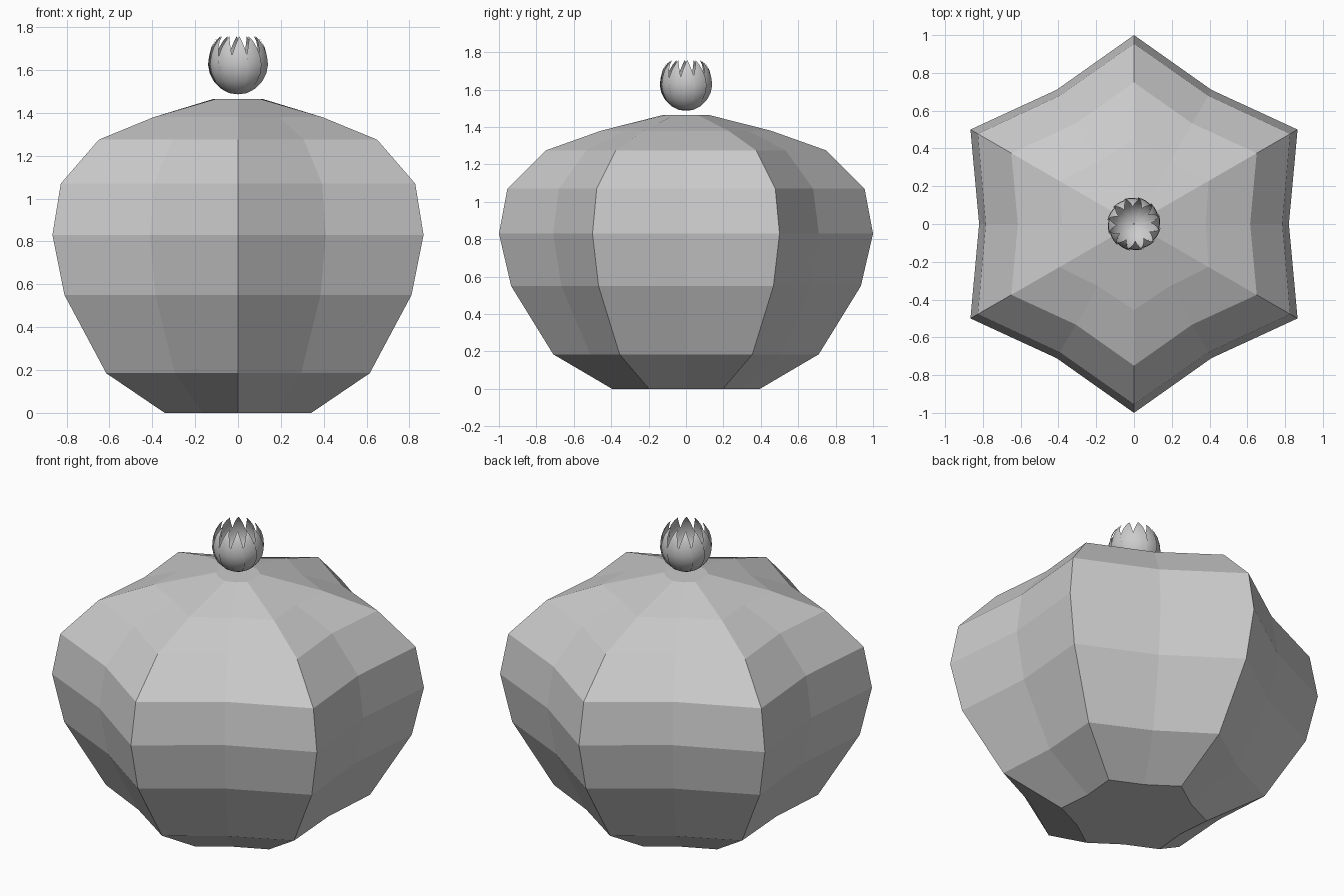
import bpy, bmesh
from math import sin, cos, pi, radians

if "Cube" in bpy.data.objects:
    bpy.data.objects.remove(bpy.data.objects["Cube"])


def make_object(name, bm, smooth):
    mesh = bpy.data.meshes.new(name)
    for f in bm.faces:
        f.smooth = smooth
    bm.to_mesh(mesh)
    bm.free()
    obj = bpy.data.objects.new(name, mesh)
    bpy.context.collection.objects.link(obj)
    return obj


# Ribbed body: six ridges and six valleys (height, ridge radius, valley radius)
levels = [(0, 0.395, 0.325), (0.185, 0.71, 0.59), (0.55, 0.935, 0.77),
          (0.83, 1.0, 0.82), (1.07, 0.955, 0.785), (1.275, 0.75, 0.615),
          (1.38, 0.455, 0.38), (1.465, 0.12, 0.115)]
bm = bmesh.new()
rings = []
for z, ridge, valley in levels:
    ring = []
    for i in range(12):
        r = ridge if i % 2 else valley
        a = radians(30 * i)
        ring.append(bm.verts.new((r * cos(a), r * sin(a), z)))
    rings.append(ring)
for low, high in zip(rings, rings[1:]):
    for i in range(12):
        j = (i + 1) % 12
        bm.faces.new((low[i], low[j], high[j], high[i]))
bm.faces.new(rings[0][::-1])
bm.faces.new(rings[-1])
make_object("ribbed_cactus_body", bm, False)

# Flower: overlapping curved petals (radius, height, half width as a share of the pitch)
petal_profile = [(0.003, 1.487, 0.6), (0.04, 1.492, 0.6), (0.078, 1.512, 0.62),
                 (0.110, 1.545, 0.65), (0.130, 1.585, 0.66), (0.138, 1.625, 0.62),
                 (0.135, 1.665, 0.52), (0.125, 1.705, 0.36), (0.108, 1.737, 0.18),
                 (0.090, 1.757, 0.015)]
PETALS = 12
bm = bmesh.new()
for p in range(PETALS):
    rows = []
    for k, (r, z, w) in enumerate(petal_profile):
        row = []
        for s in (-1, -0.5, 0, 0.5, 1):
            # one edge tucks under the neighbouring petal
            a = 2 * pi / PETALS * (p + s * w + 0.015 * k)
            rr = r * (1 + 0.045 * s * w)
            row.append(bm.verts.new((rr * cos(a), rr * sin(a), z)))
        rows.append(row)
    for low, high in zip(rows, rows[1:]):
        for i in range(4):
            bm.faces.new((low[i], low[i + 1], high[i + 1], high[i]))
make_object("flower_petals", bm, True)
